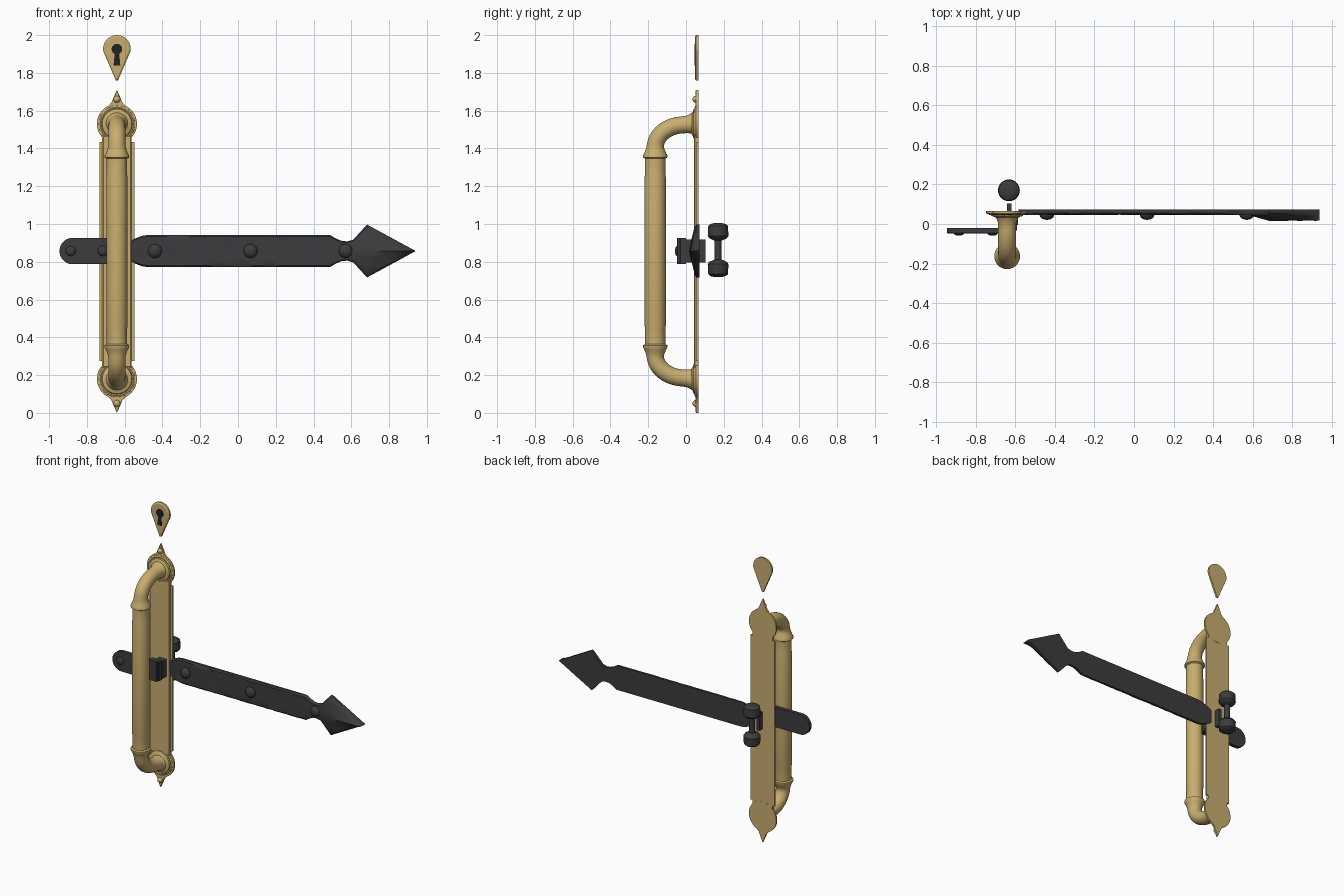
import bpy, bmesh, random
from math import sin, cos, pi
from mathutils import Vector

if "Cube" in bpy.data.objects:
    bpy.data.objects.remove(bpy.data.objects["Cube"])

random.seed(4)
CX, MID = -0.641, 0.855      # handle axis, vertical mirror height


def material(name, rgb):
    m = bpy.data.materials.new(name)
    m.diffuse_color = (*rgb, 1)
    m.use_nodes = True
    m.node_tree.nodes["Principled BSDF"].inputs["Base Color"].default_value = m.diffuse_color
    return m


BRASS = material("brass", (0.58, 0.42, 0.16))
IRON = material("dark_iron", (0.045, 0.045, 0.048))
HOLE = material("keyhole_dark", (0.015, 0.015, 0.02))


def finish(bm, name, mat, smooth=35):
    bmesh.ops.remove_doubles(bm, verts=bm.verts, dist=1e-5)
    bmesh.ops.recalc_face_normals(bm, faces=bm.faces)
    me = bpy.data.meshes.new(name)
    bm.to_mesh(me)
    bm.free()
    ob = bpy.data.objects.new(name, me)
    bpy.context.collection.objects.link(ob)
    me.materials.append(mat)
    if smooth:
        bpy.ops.object.select_all(action='DESELECT')
        ob.select_set(True)
        bpy.context.view_layer.objects.active = ob
        bpy.ops.object.shade_smooth_by_angle(angle=smooth * pi / 180)
    return ob


def skin(rings, name, mat):
    """Join rings of points into a capped tube."""
    bm = bmesh.new()
    vs = [[bm.verts.new(p) for p in r] for r in rings]
    n = len(vs[0])
    for a, b in zip(vs, vs[1:]):
        for i in range(n):
            bm.faces.new((a[i], a[(i + 1) % n], b[(i + 1) % n], b[i]))
    bm.faces.new(vs[0])
    bm.faces.new(vs[-1])
    return finish(bm, name, mat)


def sweep(path, name, mat, x=CX, n=32):
    """Round tube through (y, z, radius) stations in the plane of x."""
    rings = []
    for i, (y, z, r) in enumerate(path):
        a, b = path[max(i - 1, 0)], path[min(i + 1, len(path) - 1)]
        t = Vector((0, b[0] - a[0], b[1] - a[1])).normalized()
        u = Vector((1, 0, 0))
        v = t.cross(u)
        rings.append([Vector((x, y, z)) + r * (cos(k * 2 * pi / n) * u + sin(k * 2 * pi / n) * v)
                      for k in range(n)])
    return skin(rings, name, mat)


def slab(outline, y0, y1, name, mat, inset=0.0):
    """Extrude an (x, z) outline from back y1 to front y0, with optional chamfered front."""
    bm = bmesh.new()
    f = bm.faces.new([bm.verts.new((x, y1, z)) for x, z in outline])
    ext = bmesh.ops.extrude_face_region(bm, geom=[f])
    for v in ext['geom']:
        if isinstance(v, bmesh.types.BMVert):
            v.co.y = y0
    bmesh.ops.recalc_face_normals(bm, faces=bm.faces)
    if inset:
        front = min(bm.faces, key=lambda q: q.calc_center_median().y)
        bmesh.ops.inset_region(bm, faces=[front], thickness=inset, depth=inset * 0.6)
    return finish(bm, name, mat, 25)


def arc(cx, cz, r, a0, a1, n=24):
    return [(cx + r * cos(a0 + (a1 - a0) * i / n), cz + r * sin(a0 + (a1 - a0) * i / n))
            for i in range(n + 1)]


def rect(x0, x1, z0, z1):
    return [(x0, z0), (x1, z0), (x1, z1), (x0, z1)]


def rivet(x, z, y, r, h, name, mat):
    sweep([(y - h * sin(a), z + a * 1e-6, r * cos(a) + 1e-4)
           for a in [i * pi / 12 for i in range(7)]], name, mat, x, 20)


# Back plate: stepped centre panel
slab(rect(CX - .093, CX + .093, .275, 1.435), .053, .065, "back_plate", BRASS)
slab(rect(CX - .078, CX + .078, .24, 1.47), .048, .065, "back_plate_panel", BRASS, .008)

# Pointed round ends with stepped bosses and rivets
for s, tag in ((1, "upper"), (-1, "lower")):
    c = MID + s * .675
    right = [(x, z) for x, z in arc(0, 0, .106, -pi / 2, pi * .36)] + [(.028, .115), (.018, .14)]
    outline = right + [(0, .18)] + [(-x, z) for x, z in reversed(right[1:])]
    slab([(CX + x, c + s * z) for x, z in outline], .054, .066, tag + "_end_plate", BRASS, .004)
    sweep([(y, c, r) for y, r in ((.062, .1), (.05, .096), (.045, .088), (.047, .082),
                                  (.04, .078), (.037, .066), (.03, .055))],
          tag + "_boss", BRASS)
    rivet(CX, c + s * .13, .052, .018, .018, tag + "_plate_rivet", BRASS)

# Pull handle: flared foot, elbow, collar and straight grip, mirrored in height
half = [(.055, 1.53, .072), (.04, 1.53, .064), (.025, 1.53, .052), (.005, 1.527, .046)]
half += [(-.01 - .153 * sin(a), 1.405 + .12 * cos(a), .045)
         for a in [i * pi / 24 for i in range(1, 12)]]
half += [(-.163, z, r) for z, r in ((1.405, .047), (1.395, .05), (1.375, .058), (1.362, .065),
                                    (1.352, .065), (1.346, .054), (1.26, .054), (1.25, .056))]
sweep(half + [(y, 2 * MID - z, r) for y, z, r in reversed(half)], "pull_handle", BRASS)

# Keyhole escutcheon
drop = [(CX + .006, 1.76)] + arc(CX, 1.927, .073, -.2, pi + .2, 32) + [(CX - .006, 1.76)]
slab(drop, .053, .065, "keyhole_escutcheon", BRASS, .01)
key = arc(CX, 1.926, .028, -pi * .36, pi * 1.36) + [(CX - .018, 1.84), (CX + .018, 1.84)]
slab(key, .0455, .055, "keyhole", HOLE)

# Long hammered strap with a ridged spear head
ZS = .857
SHAPE = [(-.583, .045), (-.545, .066), (-.51, .08), (-.478, .085), (.488, .085), (.52, .065),
         (.55, .053), (.58, .051), (.61, .06), (.683, .14), (.937, .002)]


def half_width(x):
    for (a, wa), (b, wb) in zip(SHAPE, SHAPE[1:]):
        if x <= b:
            return wa + (wb - wa) * (x - a) / (b - a)
    return SHAPE[-1][1]


xs = sorted({p[0] for p in SHAPE} | {-.45 + i * .0335 for i in range(28)}
            | {.72 + i * .04 for i in range(6)})
rings = []
for x in xs:
    w = half_width(x)
    lift = .03 * min(max((x - .58) / .08, 0), 1)
    ring = [(x, .072, ZS - w), (x, .072, ZS + w)]
    for t in (1, .9, .6, .3, 0, -.3, -.6, -.9, -1):
        edge = .008 if abs(t) == 1 else 0
        y = .047 + edge - lift * (1 - abs(t)) + random.uniform(-.002, .002)
        ring.append((x, y, ZS + w * t))
    rings.append(ring)
skin(rings, "long_strap", IRON)
for i, x in enumerate((-.44, .066, .57)):
    rivet(x, ZS, .047, .037, .026, f"strap_rivet_{i}", IRON)

# Short round-ended strap in front of the plate, with its knuckle blocks
short = [(-.6, ZS - .07), (-.6, ZS + .07)] + arc(-.875, ZS, .07, pi / 2, pi * 1.5)
slab(short, -.045, -.02, "short_strap", IRON, .004)
for i, x in enumerate((-.885, -.715)):
    rivet(x, ZS, -.043, .028, .016, f"short_strap_rivet_{i}", IRON)
slab(rect(-.665, -.59, ZS - .068, ZS + .068), -.03, .0, "knuckle_block", IRON, .004)
slab(rect(-.625, -.585, ZS - .06, ZS + .06), -.005, .05, "knuckle_link", IRON)
slab(rect(-.642, -.62, ZS - .06, ZS + .06), -.005, .103, "through_tongue", IRON)

# Rear spindle with a knob at each end
knob = [(.143, .02), (.138, .04), (.128, .052), (.075, .055), (.062, .046), (.055, .03),
        (.05, .019), (.005, .019)]
sweep([(.17, .862 + h, r) for h, r in knob] + [(.17, .862 - h, r) for h, r in reversed(knob)],
      "rear_spindle", IRON, -.632)
